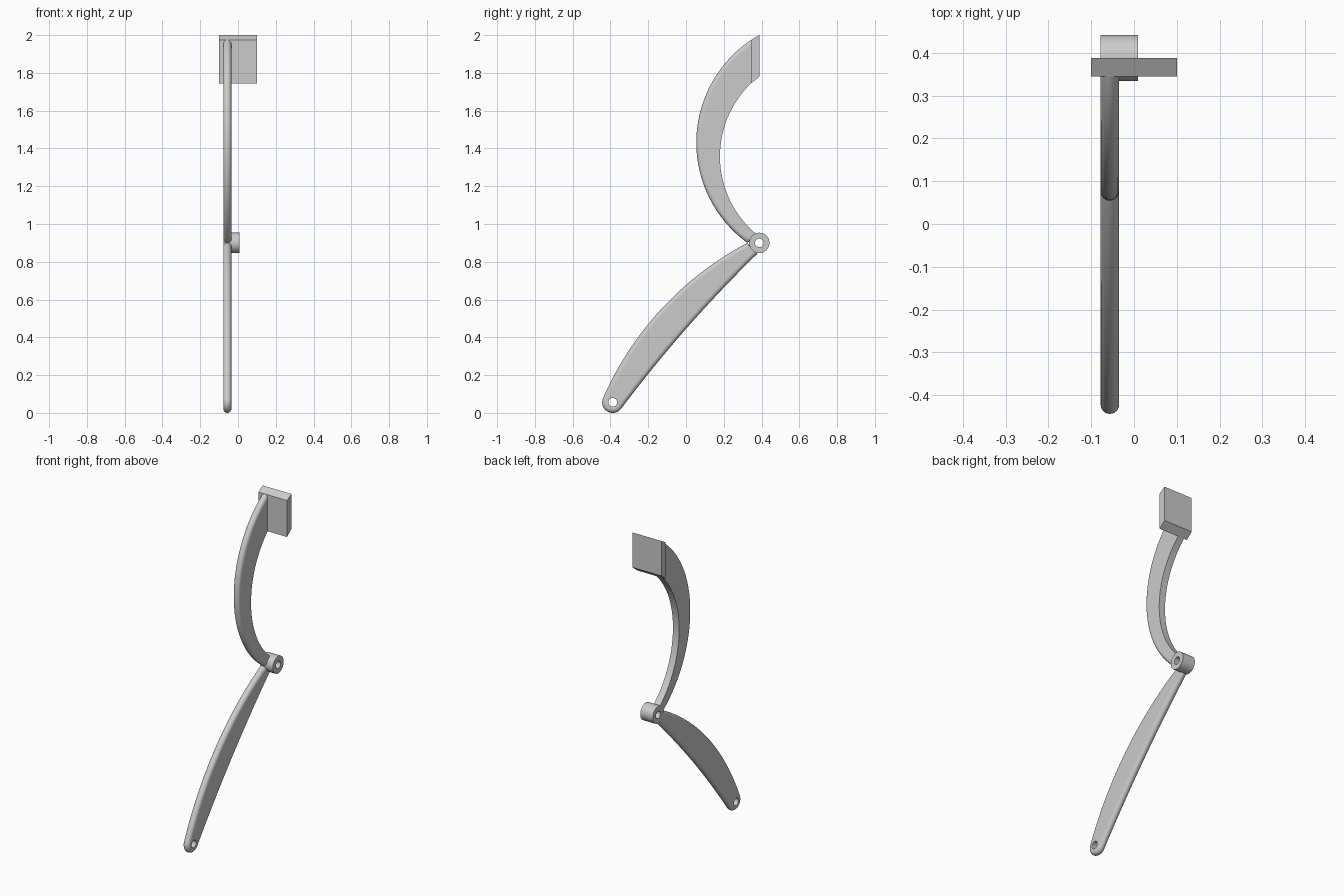
import bpy, bmesh, math
from mathutils import Vector

if "Cube" in bpy.data.objects:
    bpy.data.objects.remove(bpy.data.objects["Cube"], do_unlink=True)

GREY = (0.6, 0.6, 0.6, 1)
metal = bpy.data.materials.new("grey_metal")
metal.use_nodes = True
metal.diffuse_color = GREY
metal.node_tree.nodes["Principled BSDF"].inputs["Base Color"].default_value = GREY

HALF = 0.0215              # half thickness of the arms
ARM_X = -0.0565            # centre plane of the arms
HUB = Vector((0.388, 0.90))
FOOT = Vector((-0.388, 0.056))
HUB_R, FOOT_R, HOLE_R = 0.054, 0.056, 0.023


def add_object(name, bm):
    bmesh.ops.recalc_face_normals(bm, faces=bm.faces)
    mesh = bpy.data.meshes.new(name)
    bm.to_mesh(mesh)
    bm.free()
    mesh.materials.append(metal)
    ob = bpy.data.objects.new(name, mesh)
    bpy.context.collection.objects.link(ob)
    return ob


def loft(name, rings):
    """Skin closed rings of points and cap both ends."""
    bm = bmesh.new()
    loops = [[bm.verts.new(p) for p in ring] for ring in rings]
    n = len(loops[0])
    for a, b in zip(loops, loops[1:]):
        for i in range(n):
            j = (i + 1) % n
            bm.faces.new((a[i], a[j], b[j], b[i]))
    bm.faces.new(loops[0])
    bm.faces.new(loops[-1])
    return add_object(name, bm)


def arc(p, q, sag, side, n=40):
    """Arc from p to q bulging left; each point carries its inset direction."""
    p, q = Vector(p), Vector(q)
    d = q - p
    left = Vector((-d.y, d.x)).normalized()
    r = (d.length ** 2 / 4 + sag ** 2) / (2 * sag)
    c = (p + q) / 2 - left * (r - sag)
    half = math.asin(d.length / 2 / r)
    base = math.atan2(left.y, left.x)
    out = []
    for i in range(n + 1):
        t = base + half * (1 - 2 * i / n)
        u = Vector((math.cos(t), math.sin(t)))
        out.append((c + u * r, -u * side))
    return out


def circle(c, r, start, end, n, closed=False):
    out = []
    for i in range(n if closed else n + 1):
        t = math.radians(start + (end - start) * i / n)
        u = Vector((math.cos(t), math.sin(t)))
        out.append((c + u * r, -u))
    return out


def rounded_plate(name, outline, steps=12):
    """Side outline given thickness, with half-round edges where it has an inset."""
    rings = []
    for k in range(steps + 1):
        a = math.pi * (k / steps - 0.5)
        inset = HALF * (1 - math.cos(a))
        x = ARM_X + HALF * math.sin(a)
        rings.append([(x, *(p + d * inset)) for p, d in outline])
    return loft(name, rings)


def prism(name, points, x0, x1):
    return loft(name, [[(x, p[0], p[1]) for p in points] for x in (x0, x1)])


def disc(name, c, r, x0, x1):
    return prism(name, [p for p, _ in circle(c, r, 0, 360, 40, True)], x0, x1)


def drill(ob, c):
    cutter = disc("hole_cutter", c, HOLE_R, -0.3, 0.3)
    cutter.hide_render = True
    mod = ob.modifiers.new("hole", "BOOLEAN")
    mod.operation = "DIFFERENCE"
    mod.solver = "EXACT"
    mod.object = cutter
    bpy.context.view_layer.objects.active = ob
    bpy.ops.object.modifier_apply(modifier=mod.name)
    bpy.data.objects.remove(cutter, do_unlink=True)


def smooth(ob):
    bpy.ops.object.select_all(action="DESELECT")
    ob.select_set(True)
    bpy.context.view_layer.objects.active = ob
    bpy.ops.object.shade_smooth_by_angle(angle=math.radians(35))
    for f in ob.data.polygons:       # flat sides stay flat
        if abs(f.normal.x) > 0.999:
            f.use_smooth = False


# Upper arm: crescent with a round front edge and a square back edge
front = arc((0.325, 0.90), (0.35, 1.978), 0.283, 1)
back = arc((0.378, 0.942), (0.35, 1.75), 0.184, 0)
upper_arm = rounded_plate("upper_arm", front + back[::-1])

# Lower arm: tapered blade, rounded all round, with a pin hole at the foot
front = arc((-0.439, 0.079), (0.325, 0.90), 0.095, 1)
back = arc((-0.343, 0.022), (0.378, 0.843), 0.021, -1)
foot = circle(FOOT, FOOT_R, -37, -203.5, 24)[1:-1]
lower_arm = rounded_plate("lower_arm", front + back[::-1] + foot)
drill(lower_arm, FOOT)

# Pivot hub: short tube
hub = disc("pivot_hub", HUB, HUB_R, ARM_X - HALF, 0.009)
drill(hub, HUB)

# Mounting plate at the top
prism("mounting_plate",
      [(0.345, 1.975), (0.388, 2.0), (0.388, 1.78), (0.345, 1.745)], -0.1, 0.1)

for part in (upper_arm, lower_arm, hub):
    smooth(part)
